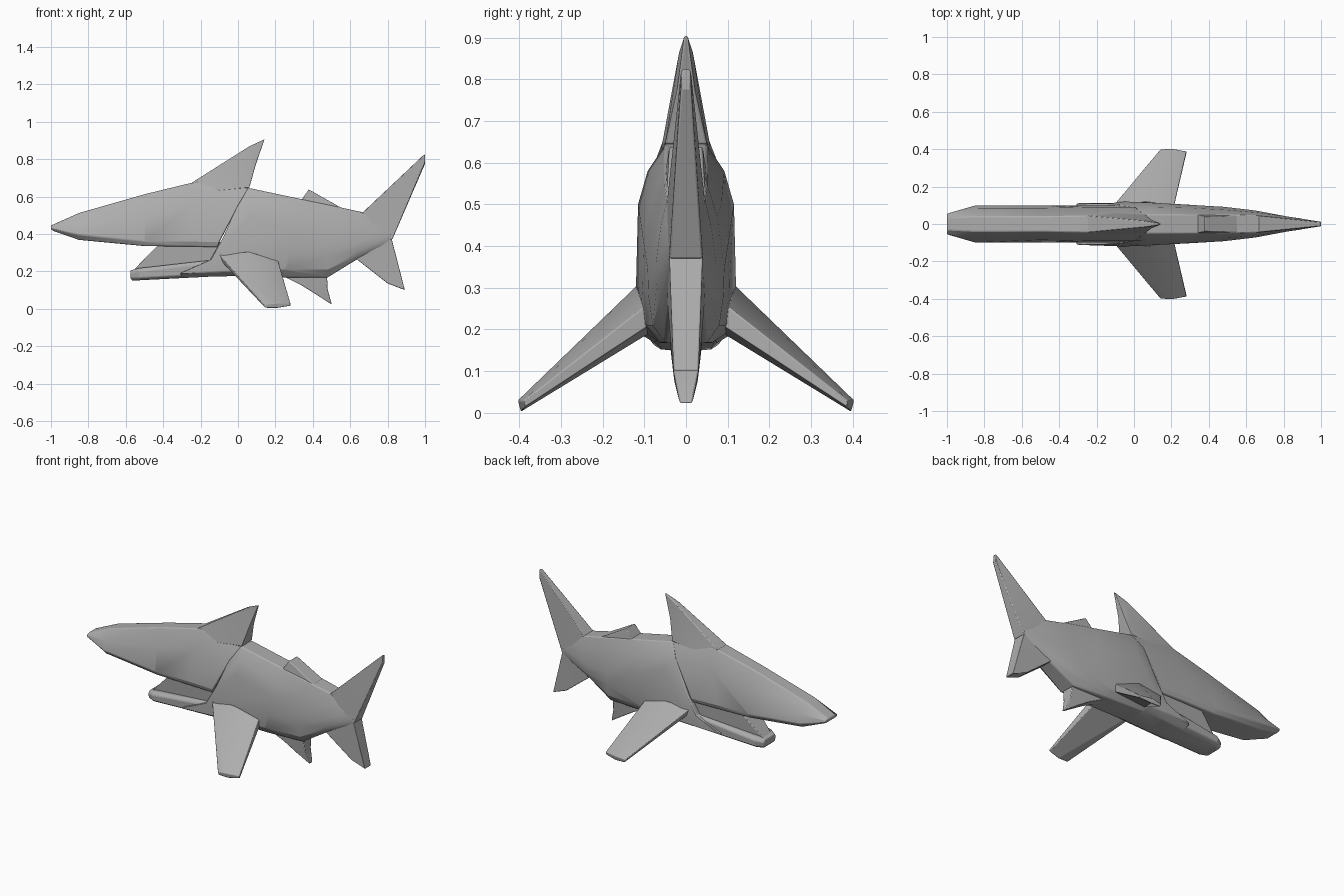
import bpy, bmesh
from mathutils import Vector

grey = bpy.data.materials.new("shark_grey")
grey.diffuse_color = (0.42, 0.42, 0.42, 1)


def finish(name, bm, bevel):
    bmesh.ops.remove_doubles(bm, verts=bm.verts, dist=1e-5)
    bmesh.ops.recalc_face_normals(bm, faces=bm.faces)
    me = bpy.data.meshes.new(name)
    bm.to_mesh(me)
    bm.free()
    ob = bpy.data.objects.new(name, me)
    bpy.context.collection.objects.link(ob)
    me.materials.append(grey)
    if bevel:
        mod = ob.modifiers.new("soft_edges", "BEVEL")
        mod.width, mod.segments, mod.angle_limit = bevel, 2, 0.6
    bpy.ops.object.select_all(action="DESELECT")
    ob.select_set(True)
    bpy.context.view_layer.objects.active = ob
    bpy.ops.object.shade_smooth_by_angle(angle=0.4)
    return ob


def loft(name, rings, bevel=0.005):
    """Skin closed rings of points and cap both ends."""
    bm = bmesh.new()
    loops = [[bm.verts.new(p) for p in ring] for ring in rings]
    n = len(loops[0])
    for a, b in zip(loops, loops[1:]):
        for i in range(n):
            j = (i + 1) % n
            bm.faces.new((a[i], a[j], b[j], b[i]))
    for cap in (loops[0], loops[-1]):
        # mirrored pairs are bridged in strips so slanted ends stay clean
        for i in range(n // 2 - 1):
            bm.faces.new((cap[i], cap[i + 1], cap[n - 2 - i], cap[n - 1 - i]))
    return finish(name, bm, bevel)


def hull(name, halves, rings):
    """Loft from half sections mirrored across y = 0."""
    return loft(name, [r + [(x, -y, z) for x, y, z in reversed(r)] for r in halves] if halves else rings)


def fin(name, pts):
    """Centre fin: outline points (x, z, half thickness), mirrored in y."""
    bm = bmesh.new()
    left = [bm.verts.new((x, -t, z)) for x, z, t in pts]
    right = [bm.verts.new((x, t, z)) for x, z, t in pts]
    bm.faces.new(left)
    bm.faces.new(right[::-1])
    for i in range(len(pts)):
        j = (i + 1) % len(pts)
        bm.faces.new((left[i], left[j], right[j], right[i]))
    bmesh.ops.triangulate(bm, faces=[f for f in bm.faces if len(f.verts) > 4])
    return finish(name, bm, 0.004)


# Head and upper jaw
hull("head", [
    [(-1, .03, .445), (-1, .055, .437), (-1, .055, .425), (-.985, .04, .415)],
    [(-.85, .04, .512), (-.85, .085, .45), (-.85, .1, .395), (-.85, .075, .368)],
    [(-.5, .04, .612), (-.5, .085, .5), (-.5, .1, .36), (-.5, .085, .335)],
    [(-.22, .045, .68), (-.24, .09, .56), (-.28, .1, .36), (-.28, .09, .333)],
    [(.055, .05, .645), (.01, .09, .565), (-.1, .1, .355), (-.11, .09, .33)],
], None)

# Lower jaw and the mouth filling behind it
hull("lower_jaw", [
    [(-.575, .045, .205), (-.575, .06, .19), (-.575, .055, .165), (-.565, .045, .15)],
    [(-.53, .07, .217), (-.53, .085, .2), (-.53, .08, .165), (-.53, .06, .152)],
    [(-.1, .09, .265), (-.1, .1, .25), (-.1, .1, .19), (-.1, .07, .174)],
], None)
fin("mouth", [(-.565, .2, .04), (-.43, .338, .07), (-.05, .36, .08), (-.05, .2, .08)])

# Body with slanted gill front
hull("body", [
    [(.035, .045, .648), (.0, .09, .56), (-.08, .104, .38), (-.15, .108, .26), (-.31, .112, .19), (-.3, .075, .168)],
    [(.07, .05, .643), (.07, .092, .58), (.07, .115, .5), (-.05, .12, .3), (-.03, .112, .2), (0, .07, .175)],
    [(.32, .05, .59), (.32, .085, .5), (.3, .102, .41), (.28, .104, .3), (.25, .095, .21), (.25, .065, .168)],
    [(.5, .05, .552), (.5, .075, .47), (.48, .092, .345), (.48, .09, .28), (.48, .08, .21), (.48, .05, .168)],
    [(.67, .045, .515), (.67, .06, .45), (.65, .072, .36), (.64, .07, .31), (.63, .06, .28), (.63, .04, .26)],
    [(.76, .03, .45), (.79, .036, .42), (.82, .04, .395), (.82, .04, .375), (.81, .035, .355), (.8, .03, .34)],
], None)

# Centre fins
fin("dorsal_fin", [(-.25, .672, .045), (.06, .868, .016), (.142, .906, .004),
                   (.095, .77, .022), (.06, .645, .05), (-.1, .63, .06)])
fin("second_dorsal_fin", [(.335, .575, .05), (.378, .638, .04), (.55, .541, .045), (.55, .5, .05)])
fin("upper_tail_fin", [(.665, .513, .045), (.99, .82, .012), (1.0, .825, .01),
                       (1.0, .775, .012), (.825, .37, .04), (.75, .38, .045)])
fin("lower_tail_fin", [(.63, .268, .045), (.8, .135, .034), (.892, .1, .03),
                       (.82, .38, .04), (.72, .4, .045)])
fin("anal_fin", [(.23, .18, .04), (.34, .125, .034), (.42, .075, .028), (.502, .022, .015),
                 (.48, .1, .03), (.475, .19, .04)])

# Pectoral fins, swept out and down
for side, s in (("left", -1), ("right", 1)):
    root = [(-.105, .105, .295), (.06, .118, .305), (.215, .1, .255),
            (.21, .08, .215), (.0, .09, .19), (-.1, .09, .265)]
    tip = [(.14, .398, .022), (.2, .403, .03), (.28, .388, .03),
           (.282, .385, .015), (.21, .396, .003), (.145, .396, .004)]
    loft(side + "_pectoral_fin", [[(x, s * y, z) for x, y, z in r] for r in (root, tip)], 0.003)
